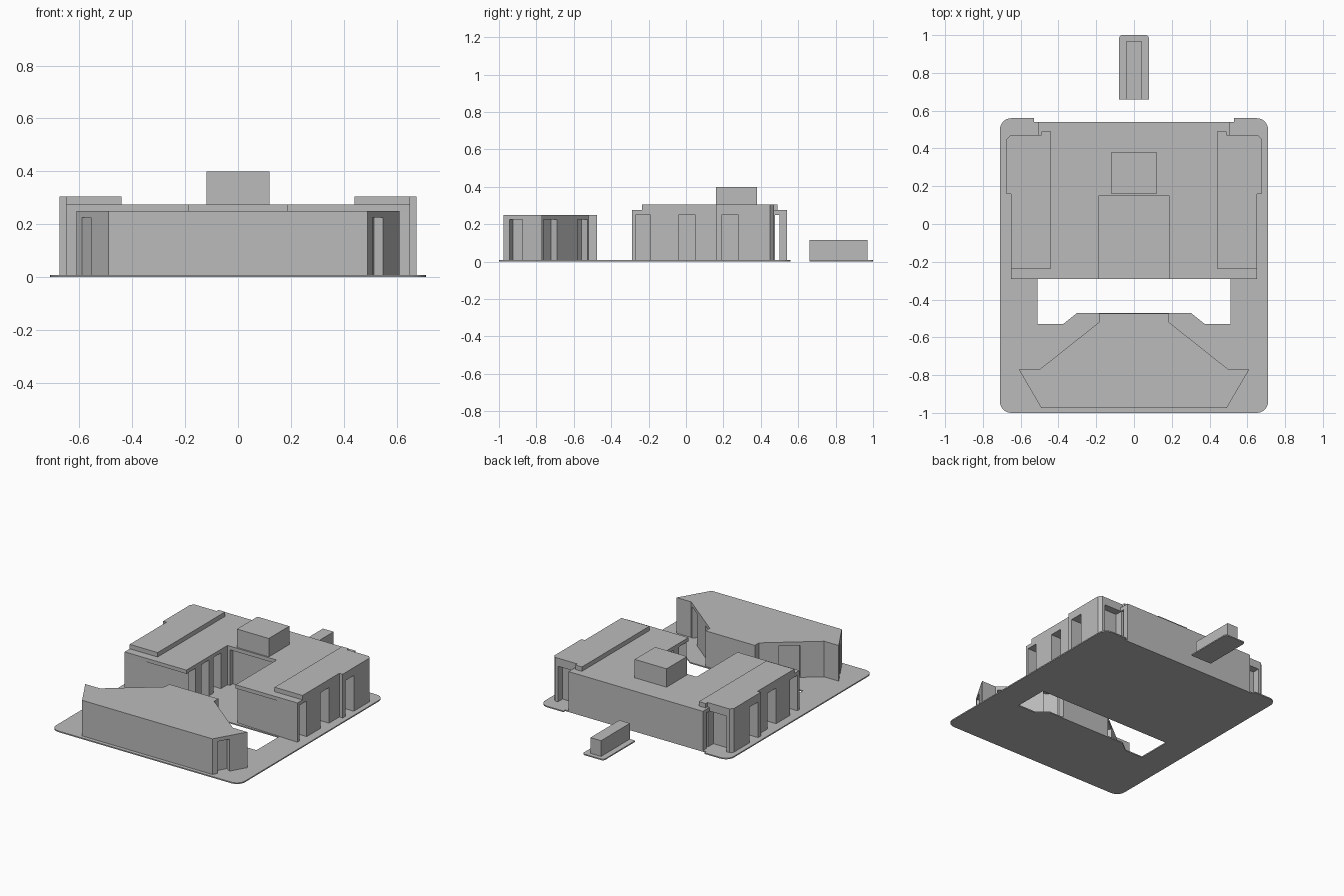
import bpy
import bmesh
from math import cos, sin, pi
from mathutils import Vector

cube = bpy.data.objects.get("Cube")
if cube:
    bpy.data.objects.remove(cube, do_unlink=True)

grey = bpy.data.materials.new("plain grey")
grey.use_nodes = True
colour = (0.5, 0.5, 0.5, 1)
grey.diffuse_color = colour
grey.node_tree.nodes["Principled BSDF"].inputs["Base Color"].default_value = colour

BASE = 0.008      # top of the ground plate
LINTEL = 0.25     # underside of the main roof
ROOF = 0.275


def prism(name, outline, z0, z1, mirror=False):
    """Extrude a flat outline; optionally mirror a half outline across x = 0."""
    bm = bmesh.new()
    face = bm.faces.new([bm.verts.new((x, y, z0)) for x, y in outline])
    top = bmesh.ops.extrude_face_region(bm, geom=[face])["geom"]
    bmesh.ops.translate(bm, vec=(0, 0, z1 - z0),
                        verts=[v for v in top if isinstance(v, bmesh.types.BMVert)])
    if mirror:
        seam = [f for f in bm.faces if all(abs(v.co.x) < 1e-5 for v in f.verts)]
        bmesh.ops.delete(bm, geom=seam, context="FACES")
    bmesh.ops.recalc_face_normals(bm, faces=bm.faces)
    mesh = bpy.data.meshes.new(name)
    bm.to_mesh(mesh)
    bm.free()
    mesh.materials.append(grey)
    obj = bpy.data.objects.new(name, mesh)
    bpy.context.collection.objects.link(obj)
    if mirror:
        obj.modifiers.new("Mirror", "MIRROR")
    return obj


def block(name, x, y0, y1, z0, z1):
    return prism(name, [(-x, y0), (x, y0), (x, y1), (-x, y1)], z0, z1)


def arc(cx, cy, r, start):
    """Quarter-circle corner points, counter-clockwise."""
    return [(cx + r * cos(start + i * pi / 12), cy + r * sin(start + i * pi / 12))
            for i in range(7)]


def niches(a, b, spans, depth):
    """Wall from a towards b with recesses between the given fractions."""
    a, b = Vector(a), Vector(b)
    d = b - a
    inward = Vector((-d.y, d.x)).normalized() * depth
    pts = [a]
    for s, t in spans:
        p, q = a + d * s, a + d * t
        pts += [p, p + inward, q + inward, q]
    return [tuple(p) for p in pts]


def by_y(y0, y1, *spans):
    """Turn y positions into fractions along a wall."""
    return [((s - y0) / (y1 - y0), (t - y0) / (y1 - y0)) for s, t in spans]


# Ground plate with rounded corners and an open pool between the buildings
prism("ground_plate",
      [(0, -1)] + arc(0.65, -0.94, 0.06, -pi / 2) + arc(0.65, 0.5, 0.06, 0)
      + [(0.53, 0.56), (0.53, 0.54), (0, 0.54), (0, -0.29), (0.51, -0.29),
         (0.51, -0.53), (0.375, -0.53), (0.3, -0.47), (0, -0.47)],
      0, BASE, mirror=True)

# Main building walls with niches on the outside and in the courtyard
court = niches((0.185, 0.15), (0.185, -0.29),
               by_y(0.15, -0.29, (0.08, 0.0), (-0.05, -0.13), (-0.19, -0.27)), 0.08)
side_front = niches((0.65, -0.29), (0.65, 0.16),
                    by_y(-0.29, 0.16, (-0.27, -0.19), (-0.04, 0.05)), 0.08)
side_back = niches((0.675, 0.16), (0.675, 0.47),
                   by_y(0.16, 0.47, (0.19, 0.28)), 0.08)
prism("main_walls",
      [(0, 0.18), (0.165, 0.18), (0.165, 0.15)] + court + side_front + [(0.65, 0.16)]
      + side_back + [(0.675, 0.45), (0.655, 0.47), (0.635, 0.47), (0.635, 0.42),
                     (0.5, 0.42), (0.5, 0.475), (0, 0.475)],
      BASE, LINTEL, mirror=True)

# Free-standing screen wall behind the building
block("back_screen", 0.505, 0.5, 0.54, BASE, LINTEL)

# Main roof around the courtyard, raised side roofs and roof box
prism("main_roof",
      [(0, 0.15), (0.185, 0.15), (0.185, -0.29), (0.65, -0.29), (0.65, 0.16),
       (0.675, 0.16), (0.675, 0.45), (0.655, 0.47), (0.505, 0.47), (0.505, 0.54),
       (0, 0.54)], LINTEL, ROOF, mirror=True)
prism("raised_roofs",
      [(0.44, -0.235), (0.65, -0.235), (0.65, 0.16), (0.675, 0.16), (0.675, 0.45),
       (0.655, 0.47), (0.49, 0.47), (0.49, 0.49), (0.44, 0.49)],
      ROOF, 0.305, mirror=True)
block("roof_box", 0.12, 0.16, 0.38, ROOF, 0.4)

# Front building: winged outline, with door niches below a solid cap
wing = [(-0.49, -0.975), (0.49, -0.975), (0.61, -0.77), (0.5, -0.77), (0.185, -0.52),
        (0.185, -0.475), (-0.185, -0.475), (-0.185, -0.52), (-0.5, -0.77), (-0.61, -0.77)]
doors = {1: [(0.15, 0.49)], 3: [(0.03, 0.32), (0.76, 0.97)],
         7: [(0.3, 0.63)], 9: [(0.17, 0.46)]}
walls = []
for i, point in enumerate(wing):
    walls += niches(point, wing[(i + 1) % len(wing)], doors.get(i, []), 0.04)
prism("front_walls", walls, BASE, 0.225)
prism("front_cap", wing, 0.225, LINTEL)

# Small outbuilding on its own plate
prism("small_plate", [(-0.08, 0.66), (0.08, 0.66)] + arc(0.06, 0.98, 0.02, 0)
      + arc(-0.06, 0.98, 0.02, pi / 2), 0, BASE)
block("small_block", 0.04, 0.66, 0.97, BASE, 0.115)
